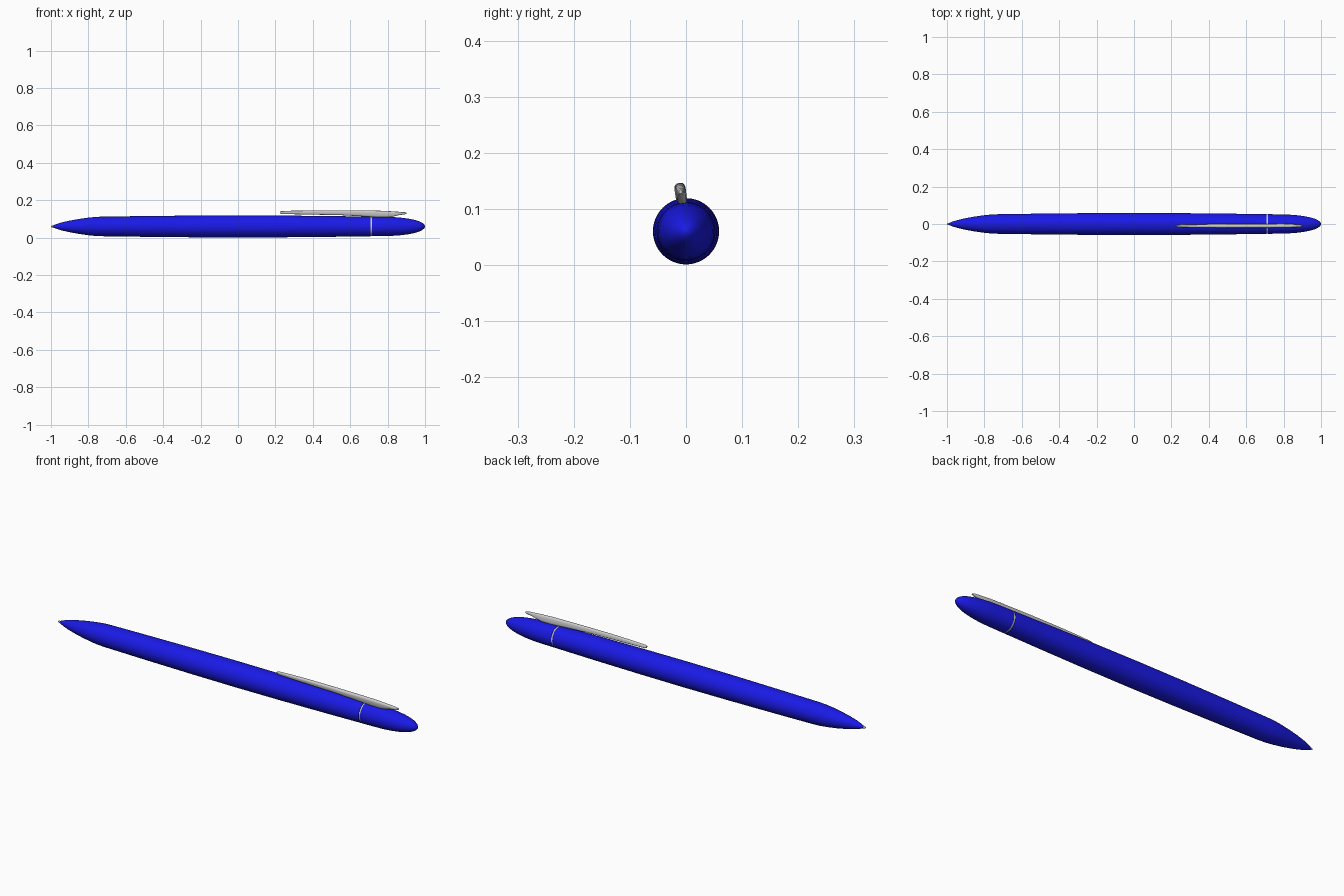
import bpy, bmesh, math

if "Cube" in bpy.data.objects:
    bpy.data.objects.remove(bpy.data.objects["Cube"])

AXIS_Z = 0.06


def material(name, color):
    m = bpy.data.materials.new(name)
    m.diffuse_color = color
    m.use_nodes = True
    m.node_tree.nodes["Principled BSDF"].inputs["Base Color"].default_value = m.diffuse_color
    return m


def finish(name, bm, mat=None, angle=35):
    bmesh.ops.recalc_face_normals(bm, faces=bm.faces)
    me = bpy.data.meshes.new(name)
    bm.to_mesh(me)
    bm.free()
    ob = bpy.data.objects.new(name, me)
    bpy.context.collection.objects.link(ob)
    if mat:
        me.materials.append(mat)
    bpy.ops.object.select_all(action='DESELECT')
    ob.select_set(True)
    bpy.context.view_layer.objects.active = ob
    bpy.ops.object.shade_smooth_by_angle(angle=math.radians(angle))
    return ob


def loft(name, rings, mat=None):
    """Skin a list of equal-length point rings and cap both ends."""
    bm = bmesh.new()
    loops = [[bm.verts.new(p) for p in ring] for ring in rings]
    n = len(loops[0])
    for a, b in zip(loops, loops[1:]):
        for i in range(n):
            j = (i + 1) % n
            bm.faces.new((a[i], a[j], b[j], b[i]))
    bm.faces.new(loops[0])
    bm.faces.new(loops[-1])
    return finish(name, bm, mat)


def turned(name, profile, mat=None, n=64):
    """Solid of revolution round the pen axis, from (x, radius) pairs."""
    rings = [[(x, r * math.cos(2 * math.pi * i / n),
               AXIS_Z + r * math.sin(2 * math.pi * i / n)) for i in range(n)]
             for x, r in profile]
    return loft(name, rings, mat)


blue = material("blue_plastic", (0.01, 0.01, 0.80, 1))

# Barrel, slightly swollen in the middle, with an ogive nose
turned("barrel", [(-0.988, 0.006), (-0.97, 0.013), (-0.94, 0.022), (-0.90, 0.031),
                  (-0.85, 0.040), (-0.80, 0.047), (-0.76, 0.051), (-0.72, 0.0525),
                  (-0.5, 0.0555), (-0.25, 0.058), (0, 0.059), (0.25, 0.058),
                  (0.5, 0.0555), (0.708, 0.0525)], blue)

# Writing point
turned("writing_point", [(-1.0, 0.002), (-0.998, 0.004), (-0.993, 0.005), (-0.98, 0.005)])

# Recessed seam ring between barrel and cap
turned("seam_ring", [(0.700, 0.0505), (0.724, 0.0505)])

# Cap with a rounded end
turned("cap", [(0.716, 0.0525), (0.78, 0.0515), (0.83, 0.050), (0.87, 0.047),
               (0.91, 0.042), (0.945, 0.035), (0.97, 0.027), (0.987, 0.018),
               (0.996, 0.010), (1.0, 0.003)], blue)

# Pocket clip: (x, bottom, top, half width), heights measured from the pen axis
clip = [(0.225, 0.070, 0.080, 0.003), (0.235, 0.067, 0.083, 0.006),
        (0.30, 0.066, 0.085, 0.008), (0.40, 0.064, 0.087, 0.009),
        (0.55, 0.061, 0.087, 0.010), (0.68, 0.054, 0.086, 0.010),
        (0.75, 0.049, 0.085, 0.010), (0.80, 0.049, 0.083, 0.010),
        (0.83, 0.053, 0.081, 0.009), (0.86, 0.061, 0.079, 0.008),
        (0.89, 0.065, 0.077, 0.006), (0.90, 0.068, 0.074, 0.003)]
tilt = math.radians(8)
rings = []
for x, lo, hi, w in clip:
    ring = []
    for i in range(24):
        c, s = math.cos(2 * math.pi * i / 24), math.sin(2 * math.pi * i / 24)
        y = w * math.copysign(abs(c) ** 0.7, c)
        z = (lo + hi) / 2 + (hi - lo) / 2 * math.copysign(abs(s) ** 0.7, s)
        # lean the clip a little round the barrel
        ring.append((x, y * math.cos(tilt) - z * math.sin(tilt),
                     AXIS_Z + y * math.sin(tilt) + z * math.cos(tilt)))
    rings.append(ring)
loft("pocket_clip", rings)
